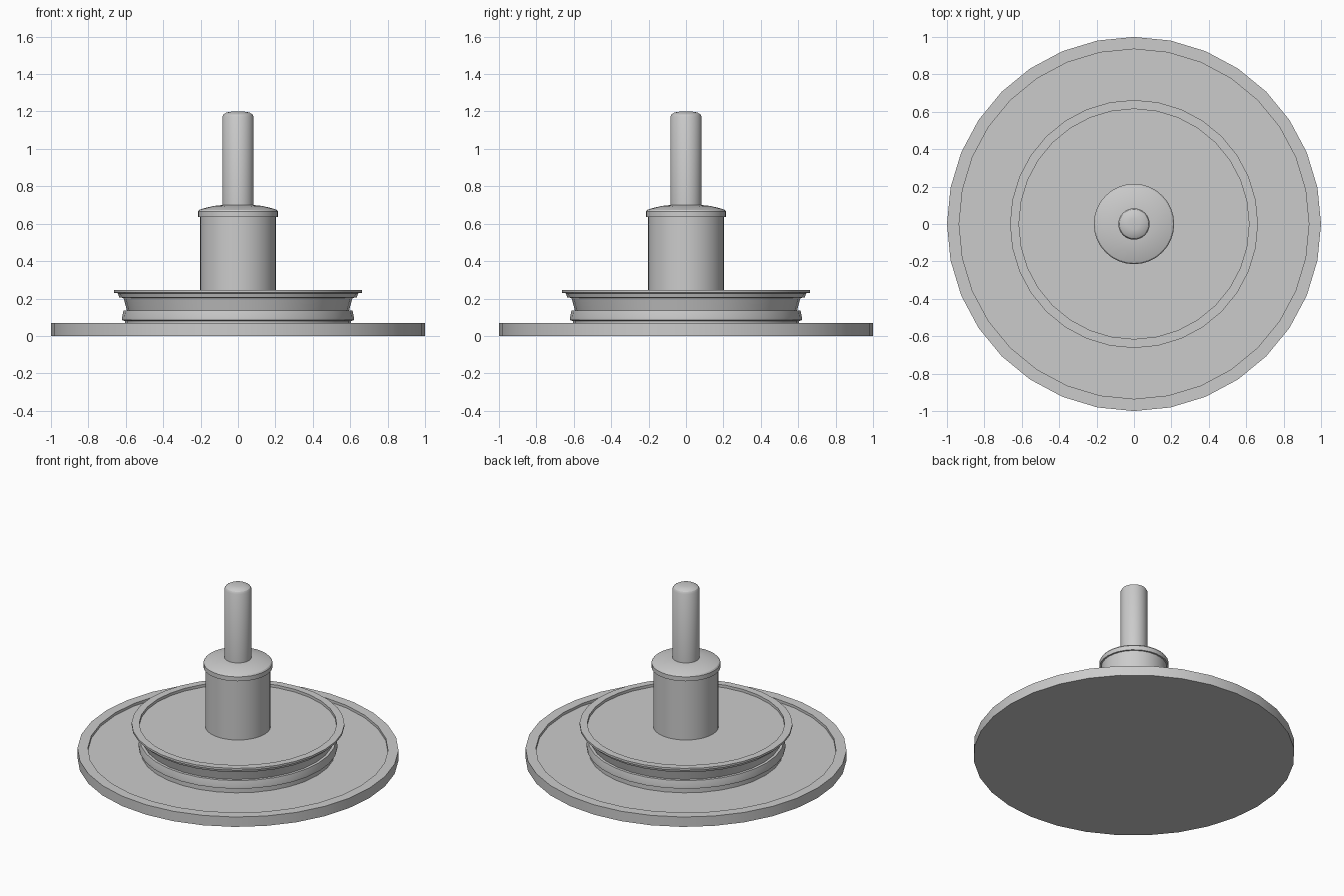
import bpy
import bmesh
import math

cube = bpy.data.objects.get("Cube")
if cube:
    bpy.data.objects.remove(cube, do_unlink=True)

SIDES = 32

grey = bpy.data.materials.new("plain grey")
grey.use_nodes = True
colour = (0.6, 0.6, 0.6, 1)
grey.diffuse_color = colour
grey.node_tree.nodes["Principled BSDF"].inputs["Base Color"].default_value = colour


def lathe(name, profile):
    """Turn a (radius, height) profile, listed bottom to top, about the z axis."""
    bm = bmesh.new()
    points = [bm.verts.new((r, 0, z)) for r, z in profile]
    edges = [bm.edges.new(pair) for pair in zip(points, points[1:])]
    bmesh.ops.spin(bm, geom=points + edges, cent=(0, 0, 0), axis=(0, 0, 1),
                   angle=math.tau, steps=SIDES, use_merge=False)
    bmesh.ops.remove_doubles(bm, verts=bm.verts, dist=0.0005)
    bmesh.ops.recalc_face_normals(bm, faces=bm.faces)
    mesh = bpy.data.meshes.new(name)
    bm.to_mesh(mesh)
    bm.free()
    mesh.materials.append(grey)
    obj = bpy.data.objects.new(name, mesh)
    bpy.context.collection.objects.link(obj)
    bpy.ops.object.select_all(action="DESELECT")
    obj.select_set(True)
    bpy.context.view_layer.objects.active = obj
    bpy.ops.object.shade_smooth_by_angle(angle=math.radians(30))
    return obj


# Wide base disc with a shallow tray inside its rim
lathe("base_disc", [(0, 0), (1, 0), (1, 0.068), (0.935, 0.068),
                    (0.935, 0.05), (0, 0.05)])

# Grooved pulley with a lipped, recessed top
lathe("grooved_pulley", [
    (0, 0.045), (0.605, 0.045), (0.605, 0.08), (0.62, 0.085), (0.62, 0.1),
    (0.612, 0.137), (0.594, 0.137), (0.612, 0.203), (0.635, 0.206),
    (0.642, 0.228), (0.663, 0.231), (0.663, 0.245), (0.615, 0.245),
    (0.615, 0.226), (0, 0.226)])

# Central hub
lathe("hub", [(0, 0.22), (0.204, 0.22), (0.204, 0.645), (0, 0.645)])

# Domed collar on the hub
lathe("hub_collar", [
    (0, 0.635), (0.215, 0.635), (0.215, 0.665), (0.208, 0.674),
    (0.185, 0.682), (0.13, 0.695), (0.08, 0.7), (0, 0.7)])

# Upright spindle with a rounded tip
lathe("spindle", [
    (0, 0.69), (0.084, 0.69), (0.084, 1.172), (0.077, 1.185),
    (0.06, 1.195), (0.03, 1.2), (0, 1.2)])
